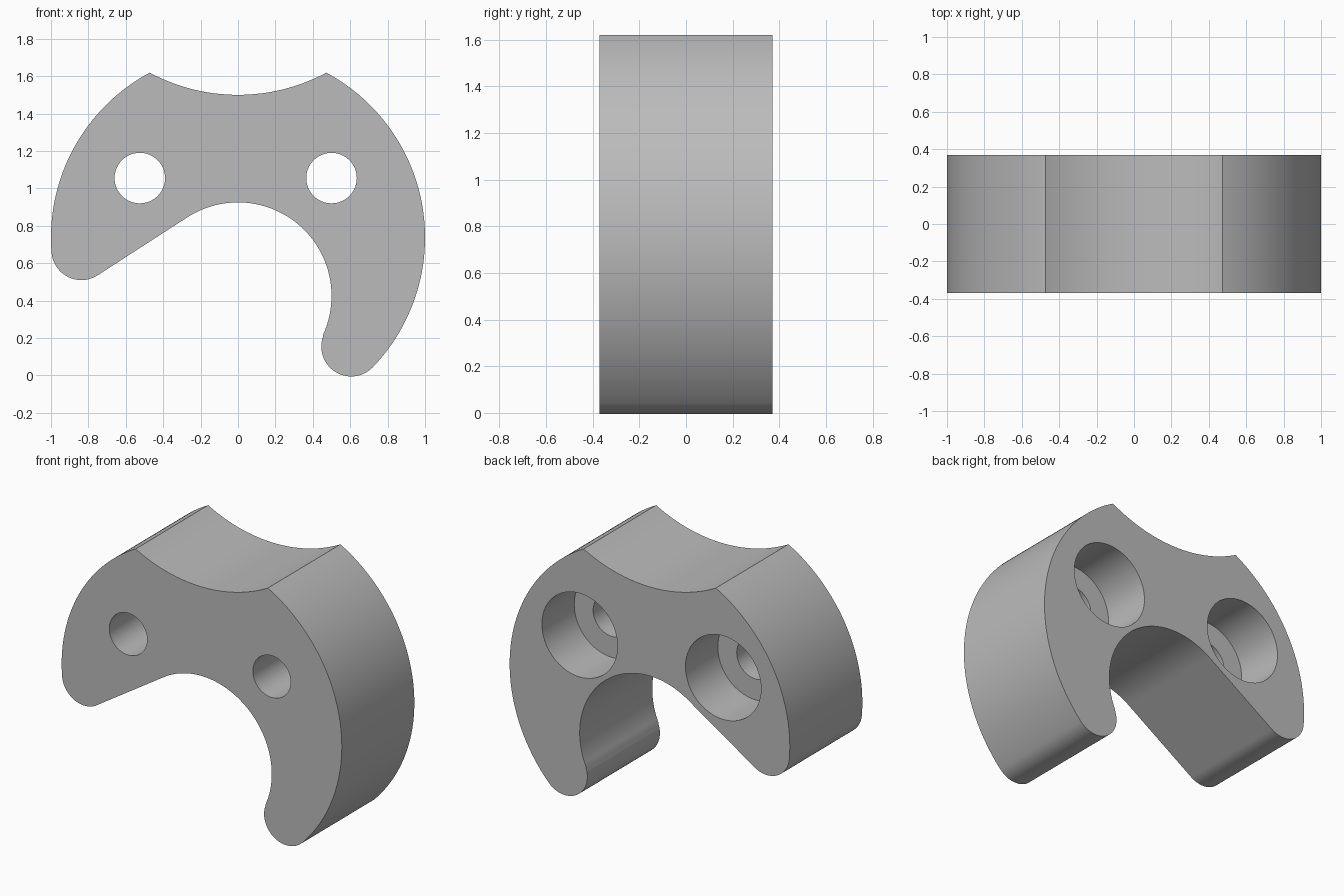
import bpy, bmesh
from math import sin, cos, radians, degrees, atan2, acos, hypot

cube = bpy.data.objects.get("Cube")
if cube:
    bpy.data.objects.remove(cube, do_unlink=True)

HALF = 0.37          # half thickness
OUTER = (0, 0.737)   # centre of the unit outer arc
INNER = (0, 0.425)   # centre of the hook opening
R_IN, R_TIP = 0.5, 0.16

grey = bpy.data.materials.new("plain grey")
grey.use_nodes = True
colour = (0.5, 0.5, 0.5, 1)
grey.diffuse_color = colour
grey.node_tree.nodes["Principled BSDF"].inputs["Base Color"].default_value = colour


def polar(centre, r, deg):
    return (centre[0] + r * cos(radians(deg)), centre[1] + r * sin(radians(deg)))


def arc(centre, r, start, end, n, last=False):
    count = n + 1 if last else n
    return [polar(centre, r, start + (end - start) * i / n) for i in range(count)]


def angle(a, b):
    return degrees(atan2(b[1] - a[1], b[0] - a[0]))


def prism(name, points, y0, y1):
    """Extrude an outline in the xz plane from y0 to y1."""
    bm = bmesh.new()
    face = bm.faces.new([bm.verts.new((x, y0, z)) for x, z in points])
    ext = bmesh.ops.extrude_face_region(bm, geom=[face])
    moved = [v for v in ext["geom"] if isinstance(v, bmesh.types.BMVert)]
    bmesh.ops.translate(bm, verts=moved, vec=(0, y1 - y0, 0))
    bmesh.ops.recalc_face_normals(bm, faces=bm.faces)
    mesh = bpy.data.meshes.new(name)
    bm.to_mesh(mesh)
    bm.free()
    mesh.materials.append(grey)
    obj = bpy.data.objects.new(name, mesh)
    bpy.context.collection.objects.link(obj)
    return obj


# Rounded ends touch the outer arc from inside
foot_dir, tip_dir = -43.9, 184.6
foot = polar(OUTER, 1 - R_TIP, foot_dir)
tip = polar(OUTER, 1 - R_TIP, tip_dir)

# Slope of the straight edge tangent to the opening and the short tip
dx, dz = tip[0] - INNER[0], tip[1] - INNER[1]
slope = degrees(atan2(-dx, dz) - acos((R_IN + R_TIP) / hypot(dx, dz)))

# Top saddle arc meets the outer arc at two sharp corners
SADDLE = (0, 2.5)
corner = degrees(acos(cos(0) * hypot(1, 0) * (1 - ((SADDLE[1] - OUTER[1]) / 2) ** 2) ** 0.5))

outline = (
    arc(OUTER, 1, corner, foot_dir, 64)
    + arc(foot, R_TIP, foot_dir, angle(foot, INNER) - 360, 32)
    + arc(INNER, R_IN, angle(INNER, foot), 90 + slope, 56, last=True)
    + arc(tip, R_TIP, slope - 90, tip_dir - 360, 28)
    + arc(OUTER, 1, tip_dir, 180 - corner, 40)
    + arc(SADDLE, 1, 180 + corner, 360 - corner, 32)
)
body = prism("hook_body", outline, -HALF, HALF)

# Bolt holes with wide counterbores opening at the back
cutters = []
for x in (-0.525, 0.5):
    for r, y0 in ((0.135, -0.6), (0.27, 0.04)):
        cutter = prism("bolt_cutter", arc((x, 1.055), r, 0, 360, 64), y0, 0.6)
        cutter.hide_render = True
        cutters.append(cutter)
        mod = body.modifiers.new("bolt_hole", "BOOLEAN")
        mod.operation = "DIFFERENCE"
        mod.solver = "EXACT"
        mod.object = cutter

# Bake the holes and remove the helpers
bpy.ops.object.select_all(action="DESELECT")
bpy.context.view_layer.objects.active = body
body.select_set(True)
for mod in list(body.modifiers):
    bpy.ops.object.modifier_apply(modifier=mod.name)
for cutter in cutters:
    bpy.data.objects.remove(cutter, do_unlink=True)
bpy.ops.object.shade_smooth_by_angle(angle=radians(30))
